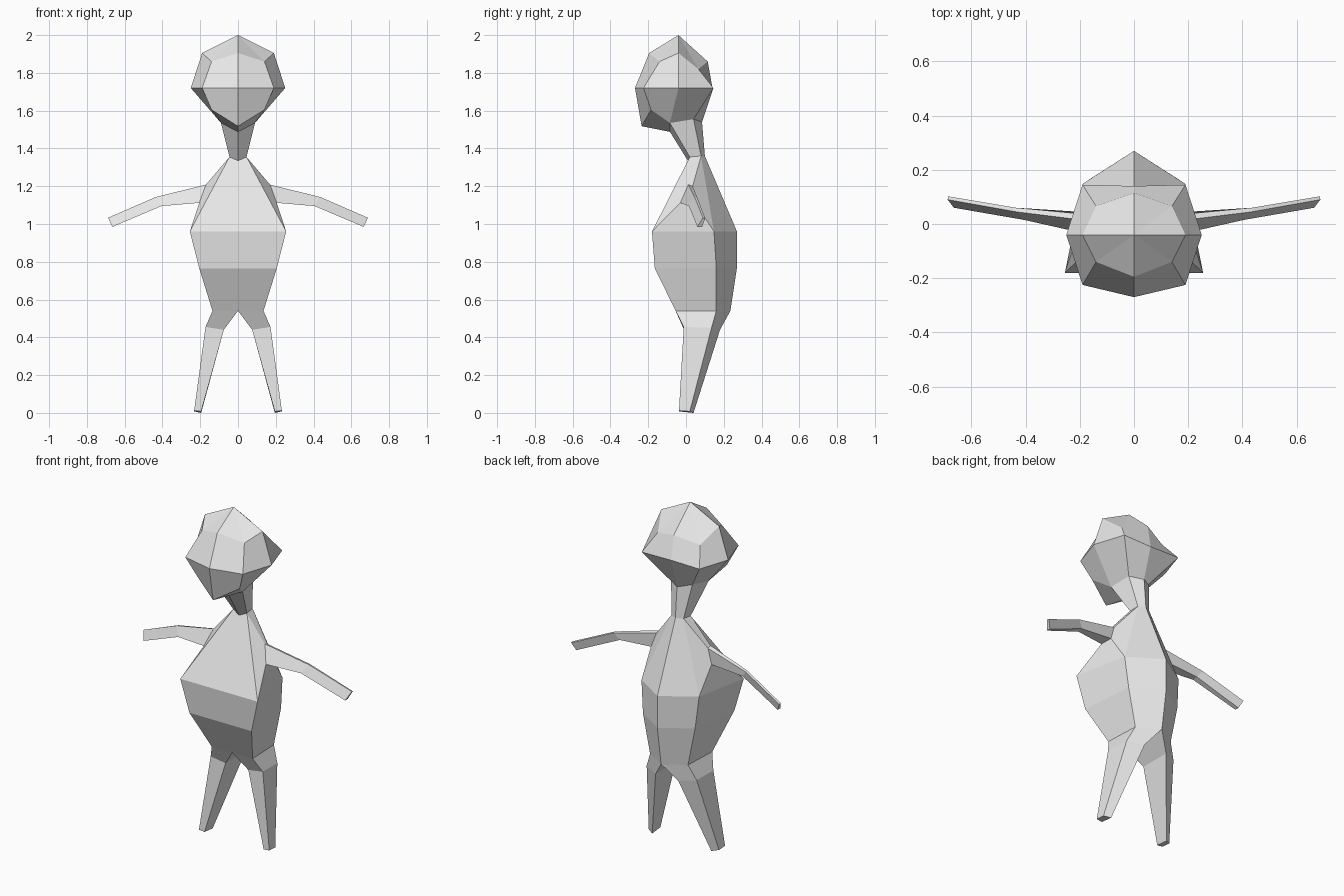
import bpy
import bmesh

default_cube = bpy.data.objects.get("Cube")
if default_cube:
    bpy.data.objects.remove(default_cube, do_unlink=True)

grey = bpy.data.materials.new("plain_grey")
grey.use_nodes = True
colour = (0.8, 0.8, 0.8, 1)
grey.diffuse_color = colour
grey.node_tree.nodes["Principled BSDF"].inputs["Base Color"].default_value = colour


def loft(mesh, rings, side, closed=False, skip=(), cap=True):
    """Join successive rings with quads on one side of the body."""
    rows = [[mesh.verts.new((side * x, y, z)) for x, y, z in ring] for ring in rings]
    count = len(rows[0])
    for band, (upper, lower) in enumerate(zip(rows, rows[1:])):
        for i in range(count if closed else count - 1):
            if (band, i) not in skip:
                j = (i + 1) % count
                mesh.faces.new((upper[i], upper[j], lower[j], lower[i]))
    if cap:
        mesh.faces.new(rows[-1])


def finish(name, mesh):
    """Weld the seams, orient the faces and make a flat shaded object."""
    bmesh.ops.remove_doubles(mesh, verts=mesh.verts, dist=0.0005)
    bmesh.ops.dissolve_degenerate(mesh, edges=mesh.edges, dist=0.0005)
    bmesh.ops.recalc_face_normals(mesh, faces=mesh.faces)
    data = bpy.data.meshes.new(name)
    mesh.to_mesh(data)
    mesh.free()
    data.materials.append(grey)
    bpy.context.collection.objects.link(bpy.data.objects.new(name, data))


def symmetric(name, *parts):
    """Build lofted parts on both sides as one welded object."""
    mesh = bmesh.new()
    for side in (1, -1):
        for rings, options in parts:
            loft(mesh, rings, side, **options)
    finish(name, mesh)


def limbs(name, rings):
    """Build a closed limb for each side."""
    for label, side in (("left", 1), ("right", -1)):
        mesh = bmesh.new()
        loft(mesh, rings, side, closed=True)
        finish(label + "_" + name, mesh)


# Head: half rings running from the face round to the back
crown = [(0, -.04, 2)] * 5
brow = [(0, -.195, 1.905), (.14, -.14, 1.86), (.19, -.04, 1.905),
        (.14, .066, 1.82), (0, .115, 1.86)]
temple = [(0, -.27, 1.72), (.19, -.225, 1.72), (.25, -.04, 1.72),
          (.19, .145, 1.72), (0, .14, 1.72)]
throat = (0, -.085, 1.488)
jaw_side = (.09, -.085, 1.535)
nape_side = (.07, .04, 1.555)
nape = (0, .085, 1.54)
chin = (0, -.235, 1.518)
cheek = (.14, -.185, 1.605)
jaw = [chin, cheek, jaw_side, nape_side, nape]
symmetric("head",
          ([crown, brow, temple, jaw], dict(cap=False)),
          ([[chin, cheek], [throat, jaw_side]], dict(cap=False)),
          ([[throat, jaw_side], [nape, nape_side]], dict(cap=False)))

# Neck
neck_base = [(0, .01, 1.335), (.045, .02, 1.355), (.04, .08, 1.36), (0, .1, 1.36)]
symmetric("neck", ([[throat, jaw_side, nape_side, nape], neck_base], {}))

# Torso with a raised shoulder panel on each side
chest = [(0, -.18, .96), (.255, -.18, .96), (.19, .148, .96), (0, .27, .96)]
belly = [(0, -.165, .765), (.205, -.165, .765), (.172, .16, .77), (0, .27, .77)]
hips = [(0, -.055, .54), (.135, -.055, .54), (.125, .16, .54), (0, .235, .54)]
shoulder = [(.17, .012, 1.208), (.205, -.03, 1.112),
            (.2, .045, 1.115), (.17, .035, 1.2)]
shoulder_panel = [neck_base[1], chest[1], chest[2], neck_base[2]]
symmetric("torso",
          ([neck_base, chest, belly, hips], dict(skip={(0, 1)})),
          ([shoulder_panel, shoulder], dict(closed=True)))

# Arms
elbow = [(.435, .045, 1.143), (.405, .015, 1.095), (.405, .045, 1.1), (.435, .06, 1.14)]
hand = [(.688, .09, 1.033), (.665, .06, .985), (.665, .085, .985), (.686, .102, 1.03)]
limbs("arm", [shoulder, elbow, hand])

# Legs
thigh = [(.075, -.01, .44), (.172, -.012, .455), (.165, .135, .45), (.075, .18, .44)]
foot = [(.195, -.037, .008), (.232, -.037, .012), (.232, .02, .008), (.195, .04, 0)]
limbs("leg", [hips, thigh, foot])
